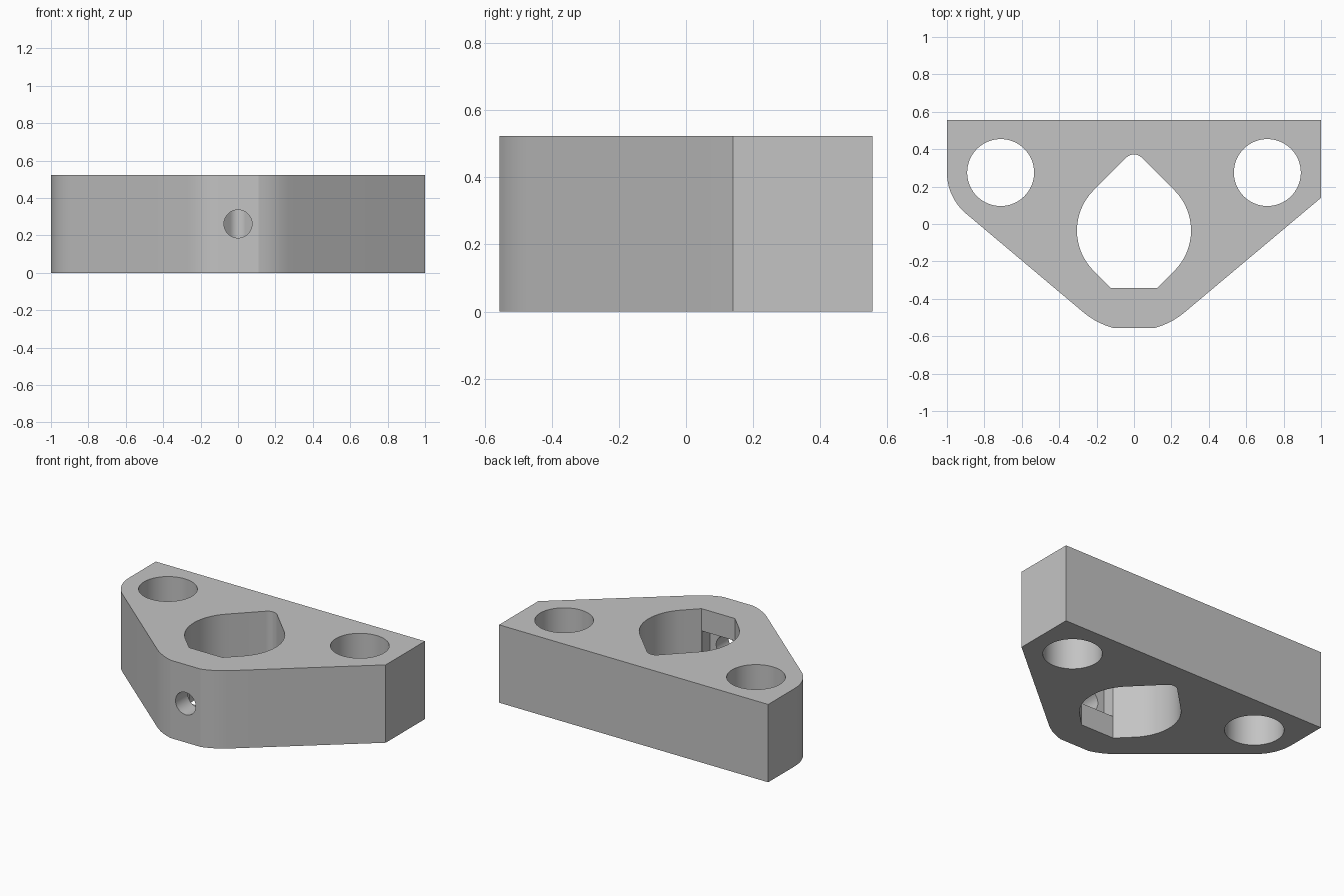
import bpy, bmesh
from math import sin, cos, radians

if "Cube" in bpy.data.objects:
    bpy.data.objects.remove(bpy.data.objects["Cube"], do_unlink=True)

HALF_Y, HEIGHT = 0.556, 0.523
MID_Z = HEIGHT / 2

# Single grey material
grey = bpy.data.materials.new("plain grey")
grey.use_nodes = True
grey.diffuse_color = (0.55, 0.55, 0.55, 1)
grey.node_tree.nodes["Principled BSDF"].inputs["Base Color"].default_value = (0.55, 0.55, 0.55, 1)


def arc(cx, cy, r, start, end, steps):
    angles = [radians(start + (end - start) * i / steps) for i in range(steps + 1)]
    return [(cx + r * cos(a), cy + r * sin(a)) for a in angles]


def circle(cx, cy, r):
    return arc(cx, cy, r, 0, 360, 64)[:-1]


def prism(name, points, low, high, along_y=False):
    """Extrude a flat profile along z, or an x-z profile along y."""
    def place(p, d):
        return (p[0], d, p[1]) if along_y else (p[0], p[1], d)
    bm = bmesh.new()
    bottom = [bm.verts.new(place(p, low)) for p in points]
    top = [bm.verts.new(place(p, high)) for p in points]
    bm.faces.new(bottom[::-1])
    bm.faces.new(top)
    for i in range(len(points)):
        j = (i + 1) % len(points)
        bm.faces.new((bottom[i], bottom[j], top[j], top[i]))
    bmesh.ops.recalc_face_normals(bm, faces=bm.faces)
    mesh = bpy.data.meshes.new(name)
    bm.to_mesh(mesh)
    bm.free()
    mesh.materials.append(grey)
    obj = bpy.data.objects.new(name, mesh)
    bpy.context.collection.objects.link(obj)
    return obj


# Body: one rounded wing, one sharp wing, blunt rounded nose
outline = [(1, HALF_Y), (-1, HALF_Y)]
outline += arc(-0.713, 0.275, 0.287, 180, 230, 10)
outline += arc(0, -0.151, 0.42, 230, 254.7, 5)
outline += arc(0, -0.151, 0.42, 285.3, 310, 5)
outline += [(1, 0.14)]
body = prism("mounting_block", outline, 0, HEIGHT)

# Central teardrop opening with a flat front wall
teardrop = arc(0, -0.035, 0.305, -45, 45, 16)
teardrop += arc(0, 0.314, 0.058, 45, 135, 12)
teardrop += arc(0, -0.035, 0.305, 135, 225, 16)
teardrop += [(-0.124, -0.342), (0.124, -0.342)]
cutters = [prism("teardrop_cutter", teardrop, -0.1, HEIGHT + 0.1)]

# Bolt holes through both wings
for side, x in (("left", 0.713), ("right", -0.713)):
    cutters.append(prism(side + "_bolt_cutter", circle(x, 0.275, 0.179), -0.1, HEIGHT + 0.1))

# Nut pocket inside the front wall and the screw hole through it
w, h = 0.122, 0.112
pocket = [(-w, MID_Z - h), (w, MID_Z - h), (w, MID_Z + h), (-w, MID_Z + h)]
cutters.append(prism("nut_pocket_cutter", pocket, -0.427, -0.2, True))
cutters.append(prism("screw_cutter", circle(0, MID_Z, 0.075), -0.7, -0.1, True))

# Cut everything, then drop the cutters
bpy.ops.object.select_all(action="DESELECT")
body.select_set(True)
bpy.context.view_layer.objects.active = body
for cutter in cutters:
    mod = body.modifiers.new(cutter.name, "BOOLEAN")
    mod.operation = "DIFFERENCE"
    mod.solver = "EXACT"
    mod.object = cutter
    bpy.ops.object.modifier_apply(modifier=mod.name)
    bpy.data.objects.remove(cutter, do_unlink=True)

bpy.ops.object.shade_smooth_by_angle(angle=radians(12))
